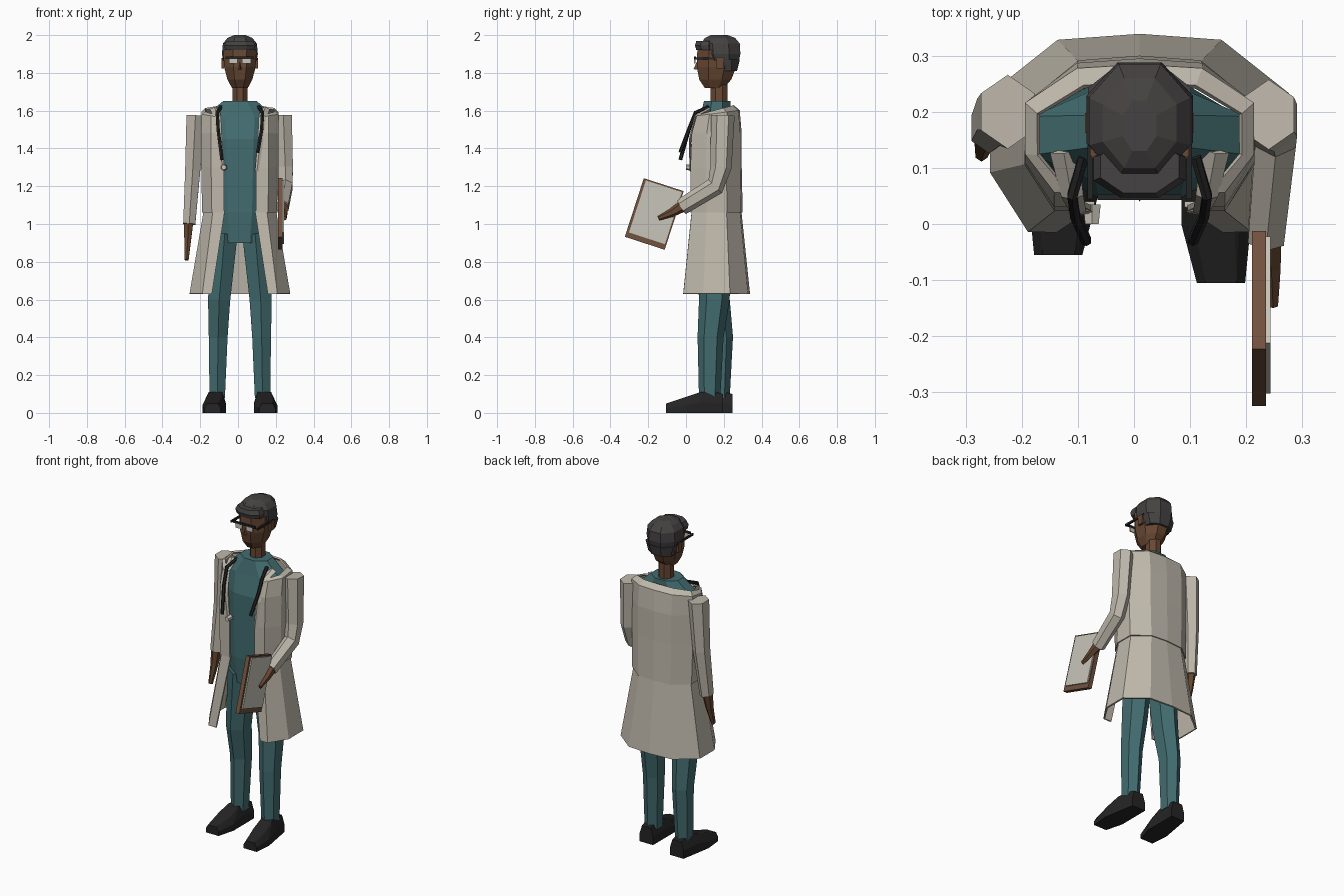
import bpy, bmesh
from math import cos, sin, pi, radians
from mathutils import Vector, Matrix

if "Cube" in bpy.data.objects:
    bpy.data.objects.remove(bpy.data.objects["Cube"])

MIDDLE = .01  # body centre line in x
SIDES = (("left", 1), ("right", -1))


def material(name, *rgb):
    made = bpy.data.materials.new(name)
    made.use_nodes = True
    made.diffuse_color = (*rgb, 1)
    made.node_tree.nodes["Principled BSDF"].inputs["Base Color"].default_value = (*rgb, 1)
    return made


CLOTH = material("coat cream", .52, .48, .41)
TEAL = material("scrubs teal", .055, .15, .16)
SKIN = material("brown skin", .14, .065, .033)
HAIR = material("dark grey hair", .06, .054, .054)
BLACK = material("black", .018, .018, .018)
WOOD = material("board brown", .17, .085, .048)
PAPER = material("paper white", .58, .56, .49)


def finish(name, bm, mat):
    bmesh.ops.recalc_face_normals(bm, faces=bm.faces)
    mesh = bpy.data.meshes.new(name)
    bm.to_mesh(mesh)
    bm.free()
    mesh.materials.append(mat)
    part = bpy.data.objects.new(name, mesh)
    bpy.context.collection.objects.link(part)
    return part


def loft(name, rings, mat, closed=True):
    """Skin a list of equal point rings; closed ones get end caps."""
    bm = bmesh.new()
    loops = [[bm.verts.new(point) for point in ring] for ring in rings]
    count = len(rings[0])
    for low, high in zip(loops, loops[1:]):
        for i in range(count if closed else count - 1):
            j = (i + 1) % count
            bm.faces.new((low[i], low[j], high[j], high[i]))
    if closed:
        bm.faces.new(loops[0])
        bm.faces.new(loops[-1])
    return finish(name, bm, mat)


def polygon(sides, phase):
    angles = [phase + 2 * pi * i / sides for i in range(sides)]
    return [(cos(angle), sin(angle)) for angle in angles]


def stack(name, levels, mat):
    """Level octagons with a flat front: (z, half width, front y, back y)."""
    fit = 1 / cos(pi / 8)
    octagon = [(c * fit, s * fit) for c, s in polygon(8, pi / 8)]
    return loft(name, [[(MIDDLE + half * c, (front + back) / 2 + (back - front) / 2 * s, z)
                        for c, s in octagon] for z, half, front, back in levels], mat)


def limb(name, path, start, end, mat, sides=6, depth=1.2, phase=pi / 6):
    """Tube along a path whose radius tapers evenly from start to end."""
    points = [Vector(point) for point in path]
    last = len(points) - 1
    rings = []
    for i, point in enumerate(points):
        along = (points[min(i + 1, last)] - points[max(i - 1, 0)]).normalized()
        across = (Vector((1, 0, 0)) - along * along.x).normalized()
        other = along.cross(across) * depth
        radius = start + (end - start) * i / last
        rings.append([point + (across * c + other * s) * radius for c, s in polygon(sides, phase)])
    return loft(name, rings, mat)


def box(name, centre, size, mat, turn=Matrix()):
    bm = bmesh.new()
    place = Matrix.Translation(centre) @ turn @ Matrix.Diagonal((*size, 1))
    bmesh.ops.create_cube(bm, size=1, matrix=place)
    return finish(name, bm, mat)


def hull(name, points, mat):
    bm = bmesh.new()
    for point in points:
        bm.verts.new(point)
    bmesh.ops.convex_hull(bm, input=bm.verts)
    return finish(name, bm, mat)


def outline(z, gap, half, front, back, rise=0):
    """Open-fronted outline with chamfered corners, higher at the back by rise."""
    deep = back - front
    side = [(gap, 0), (half * .75, 0), (half, .3), (half, .7), (half * .55, .97), (0, 1)]
    right = [(MIDDLE - x, front + deep * t, z + rise * t) for x, t in side]
    left = [(MIDDLE + x, front + deep * t, z + rise * t) for x, t in side]
    return left + right[-2::-1]


def garment(name, levels, mat):
    part = loft(name, [outline(*level) for level in levels], mat, closed=False)
    cloth = part.modifiers.new("thickness", "SOLIDIFY")
    cloth.thickness = .01
    cloth.offset = 0


# Scrubs top, neck and head
stack("scrub_top", [(.9, .125, .06, .22), (1.06, .155, .045, .25), (1.45, .175, .045, .255),
                    (1.565, .19, .075, .24), (1.65, .09, .095, .235)], TEAL)
stack("neck", [(1.6, .04, .13, .22), (1.76, .04, .13, .22)], SKIN)
stack("head", [(1.72, .042, .1, .2), (1.765, .066, .07, .24), (1.83, .083, .057, .265),
               (1.92, .088, .06, .275)], SKIN)
hull("nose", [(MIDDLE, .06, 1.865), (MIDDLE, .04, 1.82), (MIDDLE - .015, .07, 1.815),
              (MIDDLE + .015, .07, 1.815)], SKIN)

# Hair: cap, nape and fringe
stack("hair", [(1.865, .088, .1, .28), (1.9, .095, .085, .288), (1.955, .09, .08, .285),
               (1.985, .066, .1, .26), (2, .03, .13, .22)], HAIR)
stack("hair_nape", [(1.81, .075, .17, .27), (1.87, .092, .14, .285)], HAIR)
stack("fringe", [(1.92, .078, .055, .15), (1.945, .082, .047, .15), (1.97, .07, .055, .15)], HAIR)

# Coat: fitted upper shell and flared skirt
garment("coat_upper", [(1.06, .085, .195, .03, .295), (1.3, .085, .2, .028, .29),
                       (1.48, .1, .2, .035, .29), (1.57, .115, .2, .06, .28, .03),
                       (1.575, .115, .18, .07, .25, .05)], CLOTH)
garment("coat_skirt", [(1.07, .08, .187, .035, .288), (.63, .148, .262, -.01, .334)], CLOTH)

# Glasses
box("glasses_brow", (MIDDLE, .048, 1.88), (.15, .01, .012), BLACK)

# Mirrored face and coat details, then legs and shoes; the right foot trails
for side, s in SIDES:
    def across(x):
        return MIDDLE + s * x

    box(side + "_lens", (across(.035), .046, 1.862), (.045, .006, .026), PAPER)
    box(side + "_temple", (across(.088), .125, 1.876), (.01, .16, .012), BLACK)
    box(side + "_ear", (across(.09), .18, 1.85), (.014, .035, .055), SKIN)
    limb(side + "_lapel", [(across(.135), .13, 1.61), (across(.12), .05, 1.57),
                           (across(.11), .022, 1.45), (across(.09), .022, 1.28)],
         .025, .01, CLOTH, sides=4, depth=.4, phase=0)
    tip = 1.36 + s * .02
    limb(side + "_stethoscope_tube", [(across(.1), .12, 1.62), (across(.12), .05, 1.59),
                                      (across(.115), .015, 1.5), (across(.095), -.03, tip)],
         .01, .01, BLACK, depth=1)
    ankle = .15 - s * .025
    limb(side + "_trouser", [(across(.08), .145, .95), (across(.11), .15, .6),
                             (across(.115), ankle + .005, .4), (across(.12), ankle, .08)],
         .078, .047, TEAL)

    # Wedge shoe with a low blunt toe: (way along, half width, height)
    shoe = []
    for t, half, height in ((0, .045, .1), (.2, .045, .115), (.4, .055, .11),
                            (.65, .062, .08), (1, .043, .05)):
        for edge in (-half, half):
            x, y = across(.12 + .025 * t), ankle + .07 - .3 * t
            shoe += [(x + edge, y, 0), (x + edge, y, height / 2), (x + edge * .65, y, height)]
    hull(side + "_shoe", shoe, BLACK)

# Sleeves and hands: right hangs, left bends forward
limb("right_sleeve", [(-.225, .2, 1.575), (-.24, .195, 1.28), (-.258, .17, 1)], .055, .037, CLOTH)
limb("right_hand", [(-.262, .17, 1.02), (-.266, .155, .92), (-.272, .125, .81)], .03, .012, SKIN)
limb("left_sleeve", [(.24, .195, 1.575), (.25, .185, 1.3), (.252, .155, 1.2),
                     (.235, -.025, 1.09)], .052, .037, CLOTH)
limb("left_hand", [(.238, -.01, 1.1), (.245, -.075, 1.06), (.248, -.145, 1.03)], .028, .01, SKIN)

# Clipboard held against the left side
lean = Matrix.Rotation(radians(-18), 4, "X")
box("clipboard", (.223, -.168, 1.053), (.025, .222, .326), WOOD, lean)
box("clipboard_paper", (.239, -.162, 1.062), (.008, .2, .29), PAPER, lean)

# Stethoscope chest piece
limb("chest_piece", [(-.075, .035, 1.3), (-.075, 0, 1.3)], .018, .014, PAPER, depth=1)
